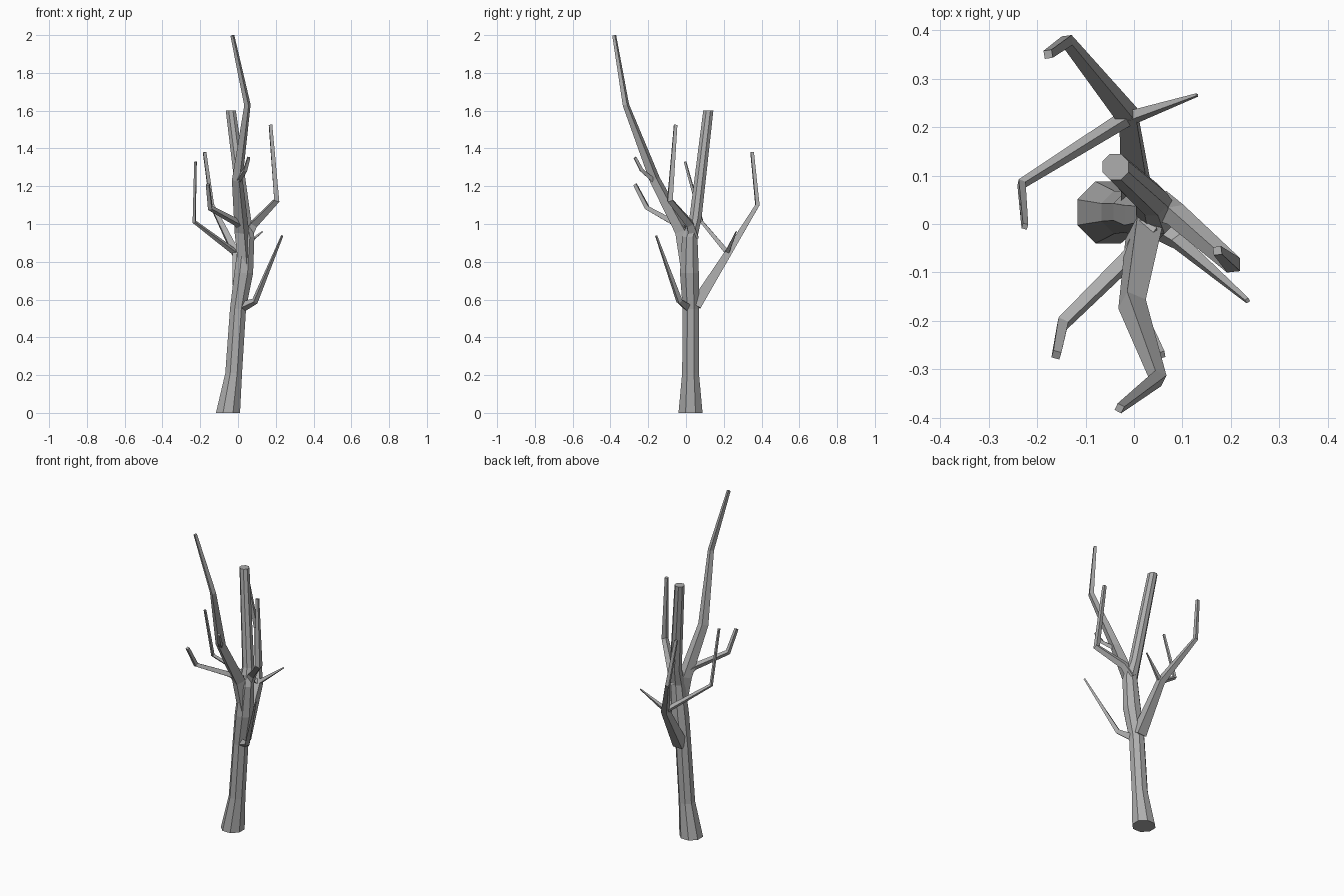
import bpy, bmesh, math
from mathutils import Vector

# Dark grey bark
bark = bpy.data.materials.new("bark")
bark.diffuse_color = (0.42, 0.42, 0.42, 1)


def limb(name, pts, sides=4, flat=False, turn=0.5):
    """Faceted tapering tube; each point is (x, y, z, radius)."""
    bm = bmesh.new()
    pos = [Vector(p[:3]) for p in pts]
    rings = []
    last = len(pts) - 1
    for i, p in enumerate(pts):
        d = Vector((0, 0, 0))
        if i > 0:
            d += (pos[i] - pos[i - 1]).normalized()
        if i < last:
            d += (pos[i + 1] - pos[i]).normalized()
        if flat:
            d = Vector((0, 0, 1))
        d.normalize()
        if i == 0:
            side = Vector((1, 0, 0)) if abs(d.x) < 0.8 else Vector((0, 1, 0))
        side = (side - d * side.dot(d)).normalized()
        other = d.cross(side)
        ring = []
        for k in range(sides):
            a = 2 * math.pi * (k + turn) / sides
            ring.append(bm.verts.new(pos[i] + p[3] * (side * math.cos(a) + other * math.sin(a))))
        rings.append(ring)
    for a, b in zip(rings, rings[1:]):
        for k in range(sides):
            n = (k + 1) % sides
            bm.faces.new((a[k], a[n], b[n], b[k]))
    bm.faces.new(rings[0][::-1])
    bm.faces.new(rings[-1])
    me = bpy.data.meshes.new(name)
    bm.to_mesh(me)
    bm.free()
    me.materials.append(bark)
    ob = bpy.data.objects.new(name, me)
    bpy.context.collection.objects.link(ob)
    return ob


# Trunk with a flared foot and cut-off top
limb("trunk", [(-0.053, 0.024, 0, 0.069), (-0.023, 0.024, 0.21, 0.048),
               (0.0, 0.025, 0.55, 0.046), (0.03, 0.018, 0.74, 0.054),
               (0.046, 0.02, 0.93, 0.044), (0.036, 0.05, 1.03, 0.035),
               (-0.038, 0.118, 1.60, 0.029)], 8, True)

# Tall front branch and its twig
limb("tall_branch", [(0.04, 0.01, 0.74, 0.036), (0.02, -0.02, 0.96, 0.04),
                     (-0.004, -0.165, 1.235, 0.03), (0.05, -0.318, 1.63, 0.018),
                     (-0.03, -0.38, 1.998, 0.011)], turn=0.2)
limb("tall_branch_twig", [(0.0, -0.17, 1.23, 0.016), (0.038, -0.235, 1.285, 0.013),
                          (0.057, -0.27, 1.352, 0.01)])

# Right branch
limb("right_branch", [(0.045, 0.04, 0.93, 0.036), (0.085, 0.02, 1.0, 0.026),
                      (0.205, -0.085, 1.125, 0.02), (0.172, -0.055, 1.525, 0.012)])

# Left front branch
limb("left_branch", [(0.03, -0.01, 0.97, 0.028), (-0.01, -0.07, 1.01, 0.02),
                     (-0.147, -0.205, 1.085, 0.016), (-0.16, -0.27, 1.21, 0.012)])

# Back branch with two twigs at its fork
limb("back_branch", [(0.005, 0.05, 0.57, 0.044), (-0.012, 0.222, 0.845, 0.026),
                     (-0.138, 0.378, 1.10, 0.015), (-0.177, 0.35, 1.38, 0.012)])
limb("back_left_twig", [(-0.01, 0.222, 0.845, 0.018), (-0.232, 0.083, 1.012, 0.011),
                        (-0.225, -0.005, 1.33, 0.008)])
limb("back_right_twig", [(-0.01, 0.218, 0.85, 0.016), (0.13, 0.266, 0.96, 0.004)])

# Low right branch
limb("low_branch", [(0.02, 0.01, 0.56, 0.028), (0.09, -0.035, 0.592, 0.018),
                    (0.234, -0.158, 0.938, 0.006)])
